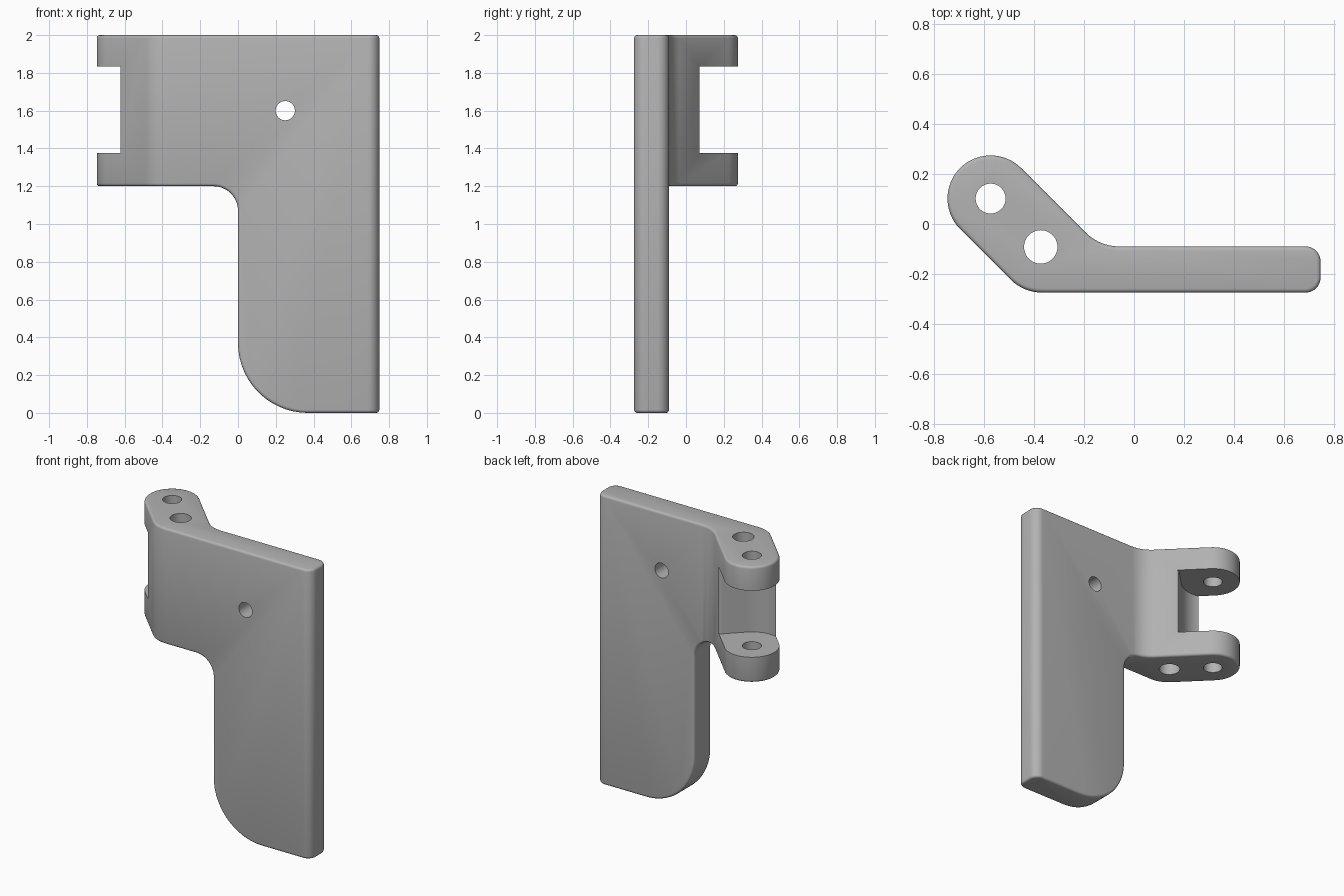
import bpy, bmesh, math
from mathutils import Vector, Matrix

if "Cube" in bpy.data.objects:
    bpy.data.objects.remove(bpy.data.objects["Cube"])

PIN = Vector((-0.575, 0.102))      # hinge pin centre
R = 0.173                          # lug radius
U = Vector((1, -1)).normalized()   # from the pin along the arm
V = Vector((1, 1)).normalized()    # across the arm
FRONT, BACK = -0.275, -0.09        # plate faces

grey = bpy.data.materials.new("grey")
grey.diffuse_color = (0.45, 0.45, 0.45, 1)
grey.use_nodes = True
grey.node_tree.nodes["Principled BSDF"].inputs["Base Color"].default_value = grey.diffuse_color


def rounded(corners, step=6):
    """Polygon whose (point, radius) corners become arcs."""
    out = []
    n = len(corners)
    for i, (p, r) in enumerate(corners):
        p = Vector(p)
        if r == 0:
            out.append(p)
            continue
        a = (Vector(corners[i - 1][0]) - p).normalized()
        b = (Vector(corners[(i + 1) % n][0]) - p).normalized()
        half = a.angle(b) / 2
        c = p + (a + b).normalized() * (r / math.sin(half))
        s = p + a * (r / math.tan(half)) - c
        e = p + b * (r / math.tan(half)) - c
        turn = math.atan2(s.x * e.y - s.y * e.x, s.dot(e))
        k = max(3, round(abs(math.degrees(turn)) / step))
        for j in range(k + 1):
            q = c + Matrix.Rotation(turn * j / k, 2) @ s
            if not out or (q - out[-1]).length > 1e-4:
                out.append(q)
    return out


def prism(name, pts, lo, hi, along="z"):
    """Extrude a profile along z, or an x-z profile along y."""
    place = (lambda p, t: (p.x, p.y, t)) if along == "z" else (lambda p, t: (p.x, t, p.y))
    bm = bmesh.new()
    face = bm.faces.new([bm.verts.new(place(p, lo)) for p in pts])
    ext = bmesh.ops.extrude_face_region(bm, geom=[face])["geom"]
    shift = Vector(place(Vector((0, 0)), hi - lo))
    bmesh.ops.translate(bm, vec=shift, verts=[v for v in ext if isinstance(v, bmesh.types.BMVert)])
    bmesh.ops.recalc_face_normals(bm, faces=bm.faces)
    me = bpy.data.meshes.new(name)
    bm.to_mesh(me)
    bm.free()
    me.materials.append(grey)
    ob = bpy.data.objects.new(name, me)
    bpy.context.collection.objects.link(ob)
    return ob


def circle(c, r, n=48):
    return [Vector((c[0] + r * math.cos(2 * math.pi * i / n),
                    c[1] + r * math.sin(2 * math.pi * i / n))) for i in range(n)]


def boolean(ob, cutter, op="DIFFERENCE"):
    m = ob.modifiers.new(cutter.name, "BOOLEAN")
    m.operation, m.object, m.solver = op, cutter, "EXACT"
    cutter.hide_render = True
    cutter.hide_set(True)


# Bent plan outline: straight plate with a diagonal hinge arm
left, right = PIN - V * R, PIN + V * R
bend_front = (left.x + left.y - FRONT, FRONT)
bend_back = (right.x + right.y - BACK, BACK)
plan = rounded([(bend_front, 0.178), ((0.748, FRONT), 0.06), ((0.748, BACK), 0.06),
                (bend_back, 0.19), (right - U * R, R), (left - U * R, R)])
bracket = prism("hinge_plate", plan, 0, 2)

# Front outline: wide top, narrow leg with a rounded lower corner
outline = rounded([((-1, 1.2), 0), ((0, 1.2), 0.13), ((0, 0), 0.37),
                   ((1, 0), 0), ((1, 2), 0), ((-1, 2), 0)])
outline = [Vector((p.x, p.y + (0.2 if p.y > 1.9 else -0.2 if p.y < -1 else 0))) for p in outline]
boolean(bracket, prism("outline_cutter", outline, -1, 1, "y"), "INTERSECT")

# Softened rim
bev = bracket.modifiers.new("soft_edges", "BEVEL")
bev.width, bev.segments = 0.016, 3
bev.limit_method, bev.angle_limit = "ANGLE", math.radians(40)
bev.use_clamp_overlap = False

# Knuckle gap: round clearance on one side, straight wall with a flare on the other
GAP = 0.204
local = [(-0.4, -0.4), (-0.4, 0.0)]
local = [(-0.4, -0.4)] + [(-GAP * math.cos(a), GAP * math.sin(a))
                          for a in (math.radians(5 * i) for i in range(19))]
local += [(0.153 + 0.021 * math.sin(a), 0.225 - 0.021 * math.cos(a))
          for a in (math.radians(15 * i) for i in range(7))]
local += [(0.4, 0.225), (0.4, -0.4)]
gap = [PIN + V * s + U * t for s, t in local]
boolean(bracket, prism("gap_cutter", gap, 1.375, 1.835))

# Pin hole, rod hole and the screw hole through the plate
boolean(bracket, prism("pin_hole_cutter", circle(PIN, 0.06), 1, 2.2))
boolean(bracket, prism("rod_hole_cutter", circle((-0.374, -0.092), 0.067), 1, 2.2))
boolean(bracket, prism("screw_hole_cutter", circle((0.25, 1.6), 0.051), -0.5, 0.2, "y"))

# Bake the shape, drop the cutters and shade it
mesh = bpy.data.meshes.new_from_object(bracket.evaluated_get(bpy.context.evaluated_depsgraph_get()))
bracket.modifiers.clear()
bracket.data = mesh
for ob in [o for o in bpy.data.objects if o != bracket]:
    bpy.data.objects.remove(ob)
bpy.context.view_layer.objects.active = bracket
bracket.select_set(True)
bpy.ops.object.shade_smooth_by_angle(angle=math.radians(35))
